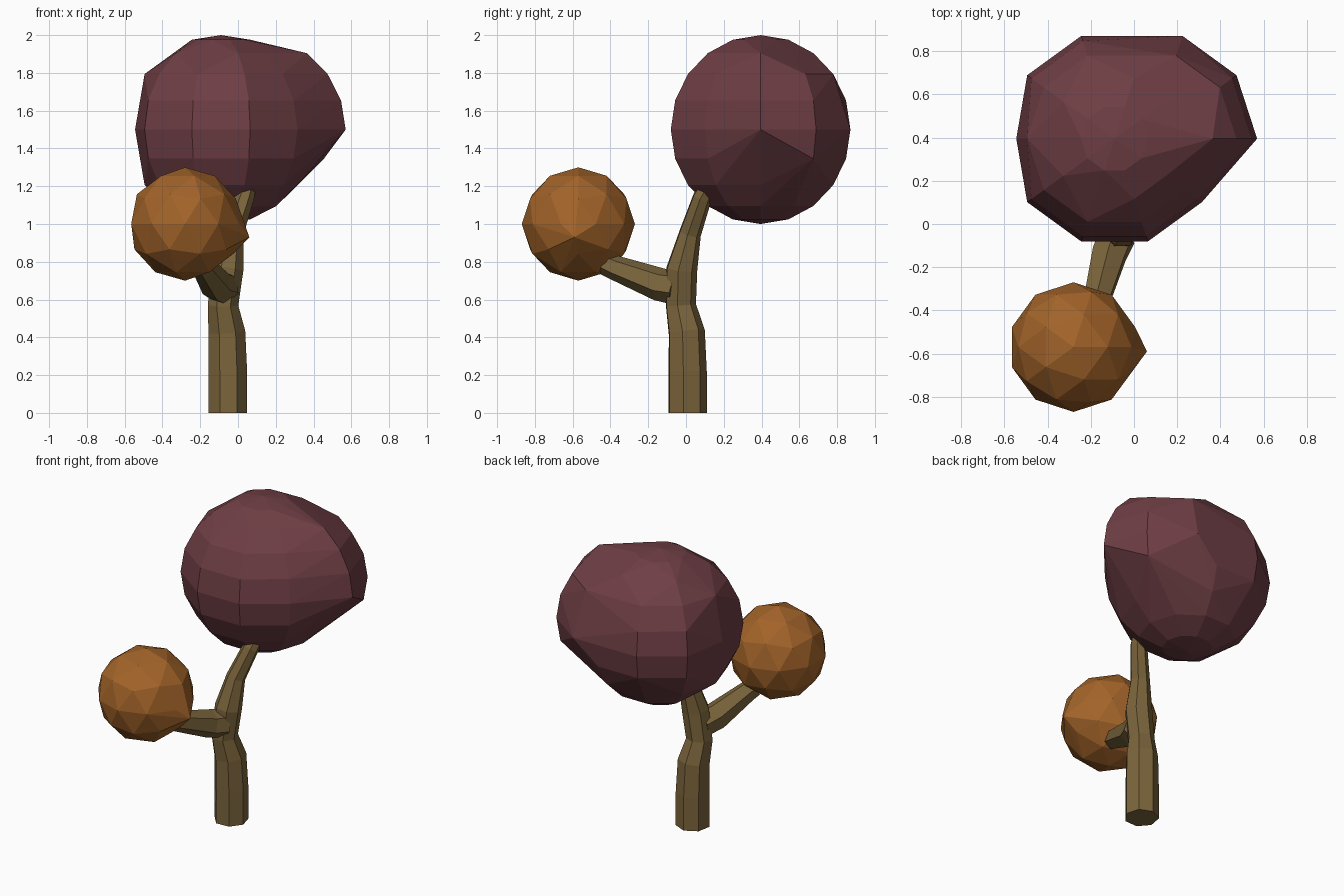
import bpy, bmesh, math
from mathutils import Vector

if "Cube" in bpy.data.objects:
    bpy.data.objects.remove(bpy.data.objects["Cube"])


def finish(bm, name, color):
    bmesh.ops.recalc_face_normals(bm, faces=bm.faces[:])
    me = bpy.data.meshes.new(name)
    bm.to_mesh(me)
    bm.free()
    mat = bpy.data.materials.new(name + "_mat")
    mat.diffuse_color = (*color, 1)
    mat.use_nodes = True
    mat.node_tree.nodes["Principled BSDF"].inputs["Base Color"].default_value = mat.diffuse_color
    me.materials.append(mat)
    ob = bpy.data.objects.new(name, me)
    bpy.context.collection.objects.link(ob)
    return ob


def limb(name, path, sides, offset, color):
    """Faceted tube along (x, y, z, radius) points."""
    bm = bmesh.new()
    pts = [Vector(p[:3]) for p in path]
    rings = []
    for i, p in enumerate(path):
        t = pts[min(i + 1, len(pts) - 1)] - pts[max(i - 1, 0)]
        q = Vector((0, 0, 1)).rotation_difference(t)
        if p[2] == 0:
            q.identity()
        ring = []
        for k in range(sides):
            a = math.radians(offset) + math.tau * k / sides
            ring.append(bm.verts.new(pts[i] + q @ Vector((math.cos(a), math.sin(a), 0)) * p[3]))
        rings.append(ring)
    for a, b in zip(rings, rings[1:]):
        for k in range(sides):
            n = (k + 1) % sides
            bm.faces.new((a[k], a[n], b[n], b[k]))
    bm.faces.new(rings[0][::-1])
    bm.faces.new(rings[-1])
    return finish(bm, name, color)


def hull(name, points, color):
    bm = bmesh.new()
    for p in points:
        bm.verts.new(p)
    res = bmesh.ops.convex_hull(bm, input=bm.verts[:])
    junk = {g for g in res["geom_interior"] + res["geom_unused"] if isinstance(g, bmesh.types.BMVert)}
    bmesh.ops.delete(bm, geom=list(junk), context="VERTS")
    return finish(bm, name, color)


def ball_point(c, r, ring, seg):
    th, a = math.pi * ring / 10, math.tau * seg / 10
    return Vector(c) + r * Vector((math.sin(th) * math.cos(a), math.sin(th) * math.sin(a), math.cos(th)))


BARK = (0.20, 0.13, 0.045)

# Trunk and side branch
limb("trunk", [(-.055, .005, 0, .105), (-.055, .005, .22, .105), (-.06, 0, .43, .1),
               (-.08, -.03, .57, .083), (-.055, -.025, .76, .085), (-.03, .02, .95, .06),
               (.035, .085, 1.14, .052), (.055, .13, 1.22, .045)], 7, 41, BARK)
limb("branch", [(-.075, -.05, .66, .09), (-.115, -.14, .68, .088), (-.18, -.38, .77, .065), (-.2, -.43, .79, .06)], 6, 20, BARK)

# Large crown: main ball plus a bulge to the right
main = [(r, s) for r in range(1, 10) for s in range(10)
        if (r, s) not in {(2, 5), (4, 5), (6, 5), (8, 5), (2, 3), (2, 7), (4, 2), (7, 3)}]
pts = [ball_point((-.09, .395, 1.5), .5, r, s) for r, s in main]
pts += [Vector((-.09, .395, 2)), Vector((-.09, .395, 1))]
for p in pts:
    p.x = max(p.x, -.545)
pts += [ball_point((.07, .395, 1.5), .5, r, s)
        for r, s in [(2, 0), (3, 0), (4, 0), (5, 0), (4, 1), (5, 1), (6, 1), (3, 1), (3, 2), (5, 2)]]
hull("large_crown", pts, (0.155, 0.048, 0.058))

# Small crown: ball with a blunt bump to the right
bm = bmesh.new()
bmesh.ops.create_icosphere(bm, subdivisions=2, radius=.3)
pts = [v.co + Vector((-.28, -.57, 1)) for v in bm.verts]
bm.free()
pts += [Vector((.06, -.59, .93))]
hull("small_crown", pts, (0.36, 0.125, 0.022))
